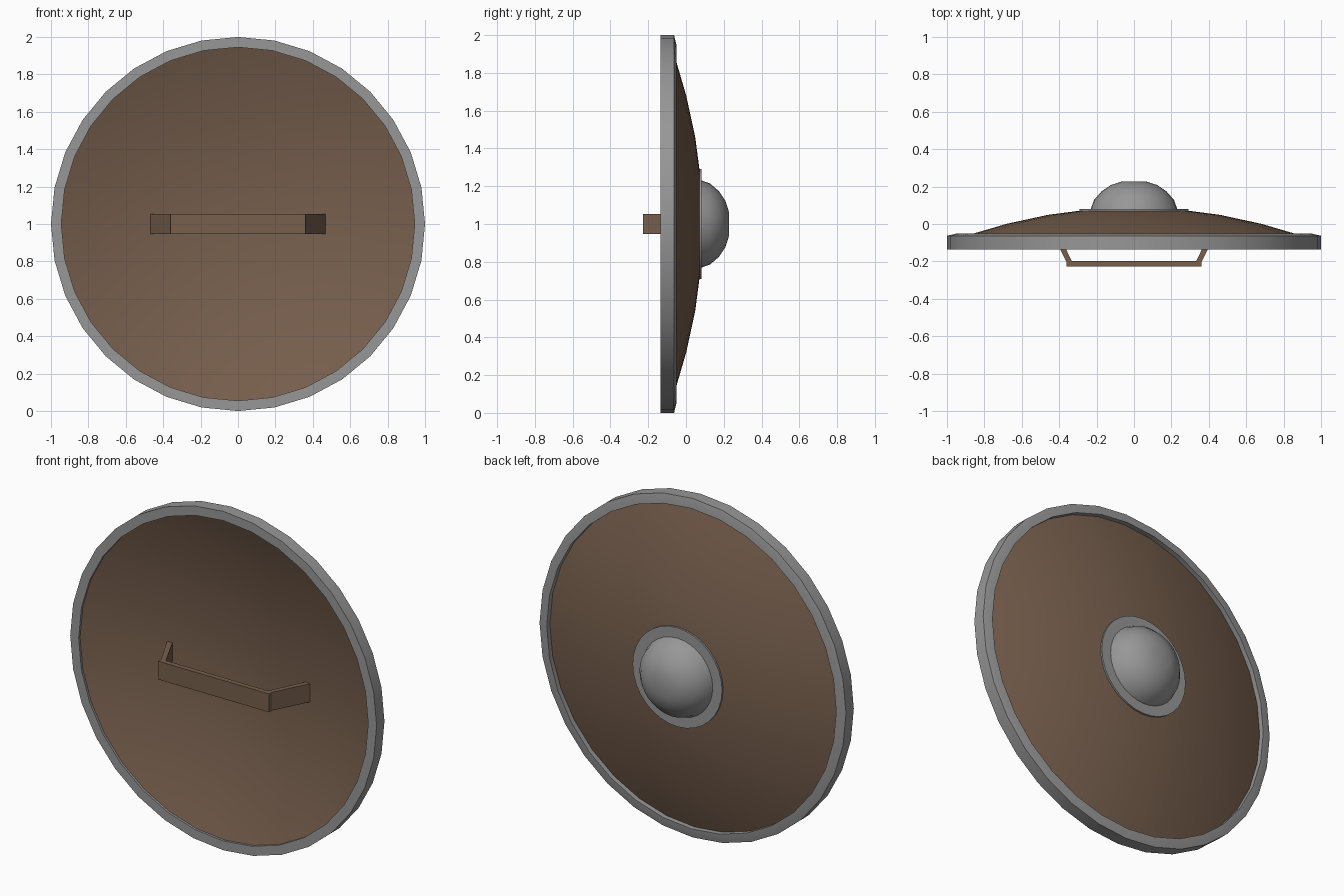
import bpy, bmesh, math

if "Cube" in bpy.data.objects:
    bpy.data.objects.remove(bpy.data.objects["Cube"])

SIDES = 32


def material(name, rgb):
    m = bpy.data.materials.new(name)
    m.diffuse_color = (*rgb, 1)
    m.use_nodes = True
    m.node_tree.nodes["Principled BSDF"].inputs["Base Color"].default_value = m.diffuse_color
    return m


WOOD = material("brown_wood", (0.185, 0.115, 0.075))
STEEL = material("grey_steel", (0.31, 0.31, 0.31))


def finish(name, bm, mat, smooth=True):
    bmesh.ops.recalc_face_normals(bm, faces=bm.faces)
    mesh = bpy.data.meshes.new(name)
    bm.to_mesh(mesh)
    bm.free()
    mesh.materials.append(mat)
    obj = bpy.data.objects.new(name, mesh)
    bpy.context.collection.objects.link(obj)
    if smooth:
        bpy.ops.object.select_all(action='DESELECT')
        obj.select_set(True)
        bpy.context.view_layer.objects.active = obj
        bpy.ops.object.shade_smooth_by_angle(angle=math.radians(30))
    return obj


def lathe(name, profile, mat, closed=False):
    """Turn (radius, y) points around the y axis through z = 1."""
    bm = bmesh.new()
    rings = []
    for r, y in profile:
        if r == 0:
            rings.append([bm.verts.new((0, y, 1))] * SIDES)
        else:
            rings.append([bm.verts.new((r * math.cos(2 * math.pi * i / SIDES), y,
                                        1 + r * math.sin(2 * math.pi * i / SIDES)))
                          for i in range(SIDES)])
    pairs = list(zip(rings, rings[1:]))
    if closed:
        pairs.append((rings[-1], rings[0]))
    for a, b in pairs:
        for i in range(SIDES):
            j = (i + 1) % SIDES
            corners = list(dict.fromkeys([a[i], a[j], b[j], b[i]]))
            if len(corners) > 2:
                bm.faces.new(corners)
    return finish(name, bm, mat)


def dome_y(r):
    return 0.089 - 0.19 * r * r


# Domed wooden board with thickness
radii = [0, 0.23, 0.46, 0.68, 0.86, 0.95]
outer = [(r, dome_y(r)) for r in radii]
inner = [(r, dome_y(r) - 0.042) for r in reversed(radii)]
lathe("shield_board", outer + inner, WOOD)

# Metal rim, slightly sloped on the outer face
lathe("rim", [(1.0, -0.136), (1.0, -0.063), (0.95, -0.051), (0.945, -0.051),
              (0.945, -0.136)], STEEL, closed=True)

# Boss flange and its rounded cap
lathe("boss_flange", [(0, 0.055), (0.292, 0.055), (0.292, 0.081), (0, 0.081)], STEEL)
lathe("boss_cap", [(0.232, 0.078), (0.214, 0.128), (0.173, 0.175), (0.122, 0.209),
                   (0.065, 0.227), (0, 0.228)], STEEL)

# Handle: bent strap outline in x/y, extruded along z
half = [(0.362, -0.227), (0.362, -0.2), (0.467, 0.005), (0.437, 0.015), (0.333, -0.197)]
outline = half + [(-x, y) for x, y in reversed(half)]
bm = bmesh.new()
face = bm.faces.new([bm.verts.new((x, y, 0.946)) for x, y in outline])
ext = bmesh.ops.extrude_face_region(bm, geom=[face])
bmesh.ops.translate(bm, vec=(0, 0, 0.108),
                    verts=[v for v in ext["geom"] if isinstance(v, bmesh.types.BMVert)])
finish("handle", bm, WOOD, smooth=False)
